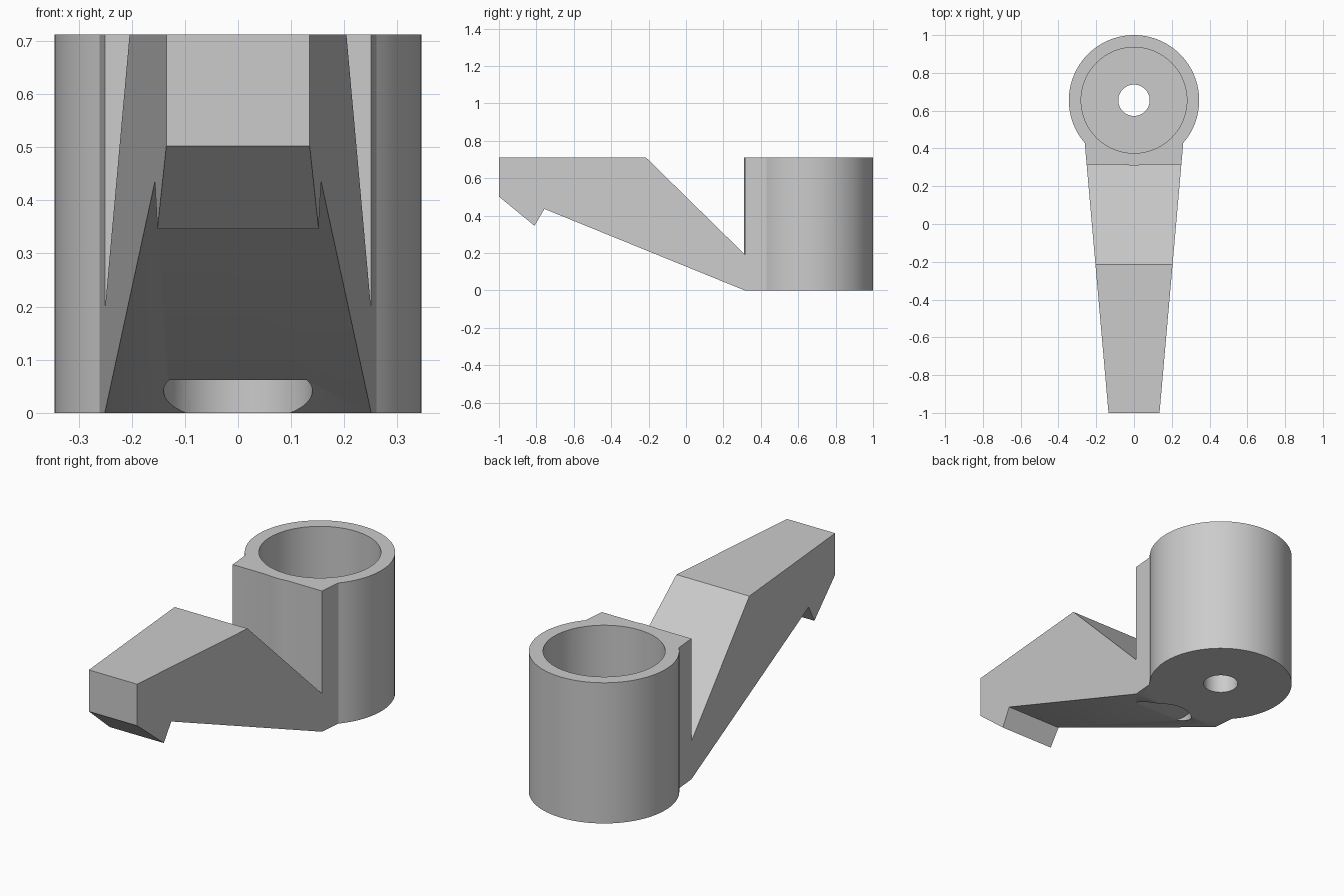
import bpy, bmesh

cube = bpy.data.objects.get("Cube")
if cube:
    bpy.data.objects.remove(cube, do_unlink=True)

HEIGHT = 0.712
CUP_Y = 0.655

grey = bpy.data.materials.new("light grey")
grey.use_nodes = True
grey.diffuse_color = (0.6, 0.6, 0.6, 1)
grey.node_tree.nodes["Principled BSDF"].inputs["Base Color"].default_value = (0.6, 0.6, 0.6, 1)


def cylinder(name, radius, y, bottom, top, sides=96):
    bpy.ops.mesh.primitive_cylinder_add(vertices=sides, radius=radius, depth=top - bottom,
                                        location=(0, y, (top + bottom) / 2))
    obj = bpy.context.object
    obj.name = name
    obj.data.materials.append(grey)
    return obj


def combine(target, tool, operation):
    mod = target.modifiers.new(tool.name, 'BOOLEAN')
    mod.operation = operation
    mod.solver = 'EXACT'
    mod.object = tool
    bpy.context.view_layer.objects.active = target
    bpy.ops.object.modifier_apply(modifier=mod.name)
    bpy.data.objects.remove(tool, do_unlink=True)


def half_width(y):
    return 0.135 + 0.088 * (y + 1)


# Tapered arm with hooked tip, notch and the block that joins the cup
profile = [(-1, HEIGHT), (-1, 0.502), (-0.81, 0.346), (-0.757, 0.436), (0.315, 0),
           (0.55, 0), (0.55, HEIGHT), (0.315, HEIGHT), (0.315, 0.192), (-0.215, HEIGHT)]
bm = bmesh.new()
left = [bm.verts.new((half_width(y), y, z)) for y, z in profile]
right = [bm.verts.new((-half_width(y), y, z)) for y, z in profile]
bm.faces.new(left)
bm.faces.new(right[::-1])
for i in range(len(profile)):
    j = (i + 1) % len(profile)
    bm.faces.new((left[i], right[i], right[j], left[j]))
bmesh.ops.recalc_face_normals(bm, faces=bm.faces)
mesh = bpy.data.meshes.new("arm_with_cup")
bm.to_mesh(mesh)
bm.free()
mesh.materials.append(grey)
body = bpy.data.objects.new("arm_with_cup", mesh)
bpy.context.collection.objects.link(body)

# Round cup, its bore, the floor hole and the shallow pocket under the arm
combine(body, cylinder("cup", 0.345, CUP_Y, 0, HEIGHT), 'UNION')
combine(body, cylinder("bore", 0.28, CUP_Y, 0.13, 1), 'DIFFERENCE')
combine(body, cylinder("floor_hole", 0.083, CUP_Y, -0.2, 0.4, 64), 'DIFFERENCE')
combine(body, cylinder("pocket", 0.14, 0.215, -0.2, 0.062, 64), 'DIFFERENCE')

bpy.ops.object.select_all(action='DESELECT')
body.select_set(True)
bpy.context.view_layer.objects.active = body
bpy.ops.object.shade_smooth_by_angle(angle=0.4)
